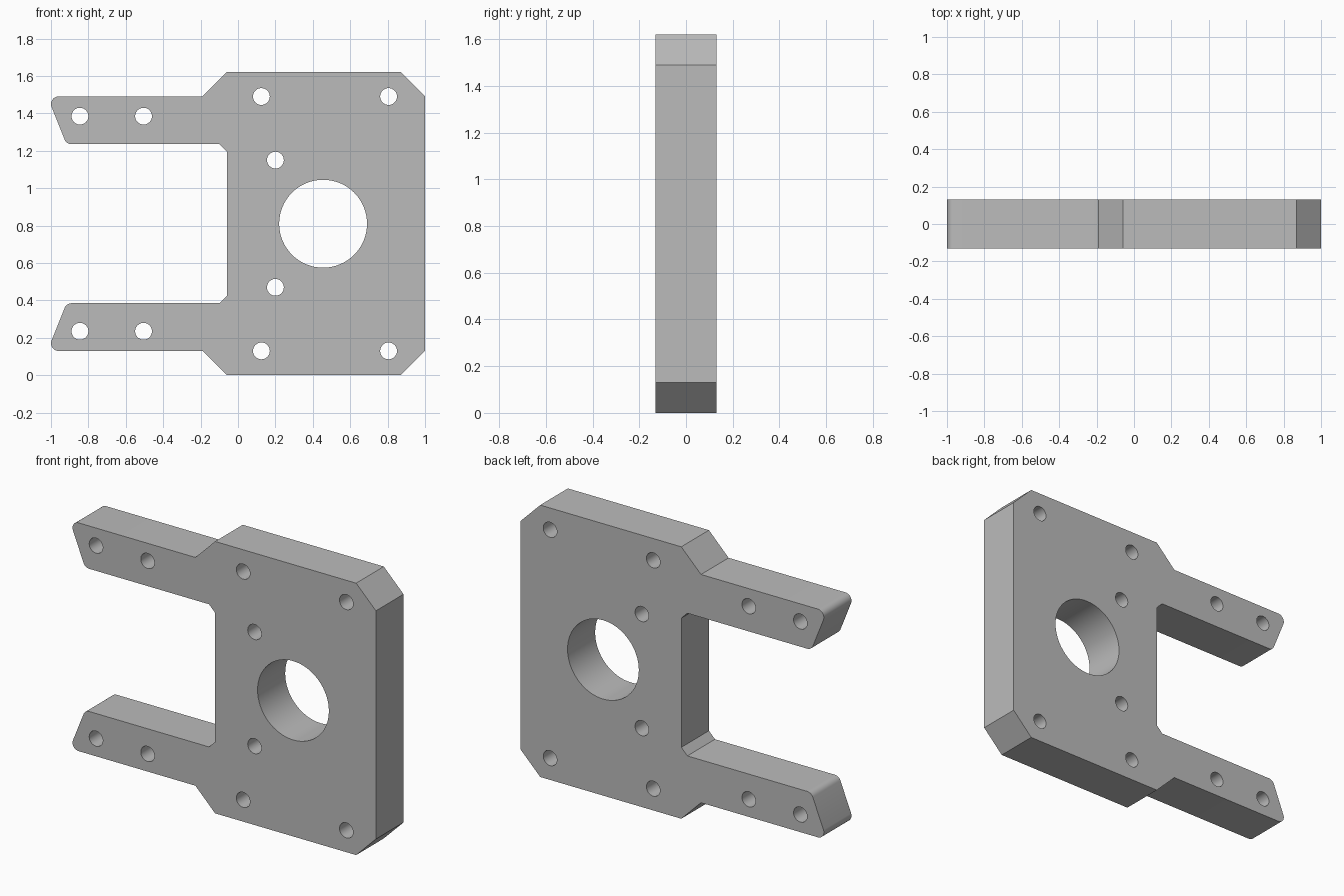
import bpy
import bmesh
from math import radians, tan, cos, sin, pi
from mathutils import Vector

cube = bpy.data.objects.get("Cube")
if cube:
    bpy.data.objects.remove(cube, do_unlink=True)

MID = 0.81      # height of the mirror line
HALF = 0.13     # half the plate thickness


def fillet(before, corner, after, radius, steps=8):
    """Points of a round that replaces one sharp corner."""
    a, c, b = Vector(before), Vector(corner), Vector(after)
    u, v = (a - c).normalized(), (b - c).normalized()
    half = u.angle(v) / 2
    start, end = c + u * radius / tan(half), c + v * radius / tan(half)
    centre = c + (u + v).normalized() * radius / sin(half)
    p, q = start - centre, end - centre
    sweep = p.angle(q)
    return [tuple(centre + (p * sin((1 - i / steps) * sweep) + q * sin(i / steps * sweep)) / sin(sweep))
            for i in range(steps + 1)]


def circle(x, z, radius, count):
    return [(x + radius * cos(2 * pi * i / count), z + radius * sin(2 * pi * i / count))
            for i in range(count)]


def mirrored(x, z):
    return x, 2 * MID - z


# Upper half of the outline: chamfered body, then the arm with its slanted tip
shoulder, tip_top = (-0.19, 1.49), (-1.019, 1.49)
tip_low, arm_root = (-0.917, 1.235), (-0.1, 1.235)
upper = [(1.0, 1.49), (0.87, 1.62), (-0.06, 1.62), shoulder]
upper += fillet(shoulder, tip_top, tip_low, 0.04)
upper += fillet(tip_top, tip_low, arm_root, 0.04)
upper += [arm_root, (-0.06, 1.195)]
outline = upper + [mirrored(*p) for p in reversed(upper)]

# Bore and screw holes
loops = [outline, circle(0.455, MID, 0.235, 64)]
for x, z in [(-0.845, 1.385), (-0.505, 1.385), (0.125, 1.49), (0.805, 1.49), (0.2, 1.15)]:
    loops += [circle(x, z, 0.045, 32), circle(*mirrored(x, z), 0.045, 32)]

# Fill the profile and extrude it through the thickness
bm = bmesh.new()
edges = []
for loop in loops:
    verts = [bm.verts.new((x, -HALF, z)) for x, z in loop]
    edges += [bm.edges.new((verts[i - 1], verts[i])) for i in range(len(verts))]
bmesh.ops.triangle_fill(bm, edges=edges, use_beauty=True, use_dissolve=False, normal=(0, -1, 0))
result = bmesh.ops.extrude_face_region(bm, geom=bm.faces[:], use_keep_orig=True)
moved = [g for g in result["geom"] if isinstance(g, bmesh.types.BMVert)]
bmesh.ops.translate(bm, verts=moved, vec=(0, 2 * HALF, 0))
bmesh.ops.recalc_face_normals(bm, faces=bm.faces[:])
mesh = bpy.data.meshes.new("mounting_plate")
bm.to_mesh(mesh)
bm.free()
plate = bpy.data.objects.new("mounting_plate", mesh)
bpy.context.collection.objects.link(plate)

# Plain grey finish
grey = bpy.data.materials.new("plain_grey")
grey.use_nodes = True
colour = (0.5, 0.5, 0.5, 1)
grey.diffuse_color = colour
grey.node_tree.nodes["Principled BSDF"].inputs["Base Color"].default_value = colour
mesh.materials.append(grey)

bpy.ops.object.select_all(action="DESELECT")
plate.select_set(True)
bpy.context.view_layer.objects.active = plate
bpy.ops.object.shade_smooth_by_angle(angle=radians(30))
